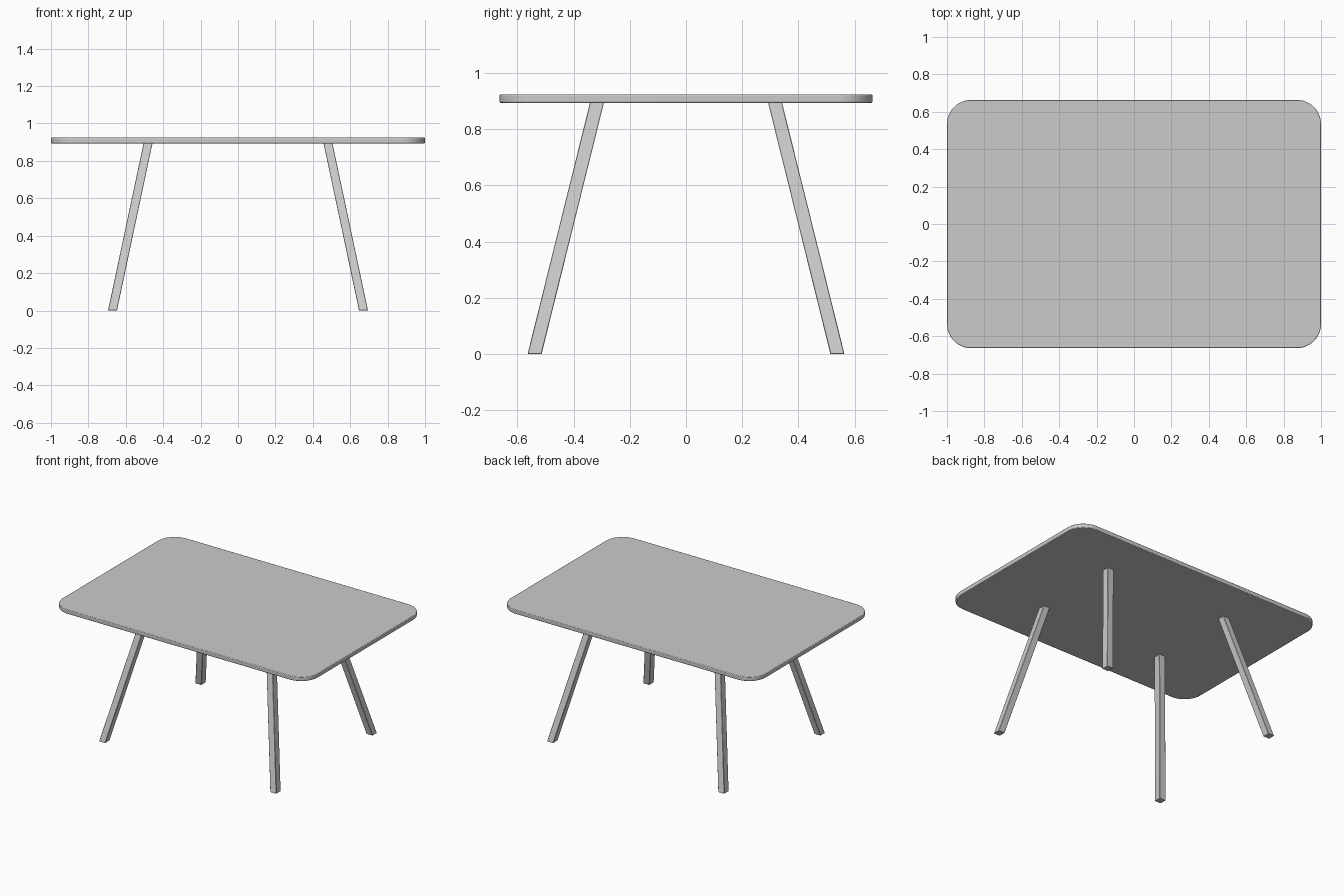
import bpy, bmesh, math

if "Cube" in bpy.data.objects:
    bpy.data.objects.remove(bpy.data.objects["Cube"])

def make_object(name, bm, bevel, segments):
    bmesh.ops.recalc_face_normals(bm, faces=bm.faces)
    mesh = bpy.data.meshes.new(name)
    bm.to_mesh(mesh)
    bm.free()
    obj = bpy.data.objects.new(name, mesh)
    bpy.context.collection.objects.link(obj)
    mod = obj.modifiers.new("edge_softening", 'BEVEL')
    mod.width = bevel
    mod.segments = segments
    mod.limit_method = 'ANGLE'
    mod.angle_limit = math.radians(40)
    bpy.context.view_layer.objects.active = obj
    obj.select_set(True)
    bpy.ops.object.shade_smooth_by_angle(angle=math.radians(30))
    obj.select_set(False)
    return obj

# Tabletop: rounded rectangle outline, extruded upward
HX, HY, R, Z0, Z1, STEPS = 1.0, 0.664, 0.13, 0.894, 0.924, 12
bm = bmesh.new()
outline = []
for i, (sx, sy) in enumerate([(1, 1), (-1, 1), (-1, -1), (1, -1)]):
    for k in range(STEPS + 1):
        a = math.pi / 2 * (i + k / STEPS)
        outline.append(bm.verts.new((sx * (HX - R) + R * math.cos(a),
                                     sy * (HY - R) + R * math.sin(a), Z0)))
face = bm.faces.new(outline)
ext = bmesh.ops.extrude_face_region(bm, geom=[face])
for v in ext["geom"]:
    if isinstance(v, bmesh.types.BMVert):
        v.co.z = Z1
make_object("tabletop", bm, 0.004, 2)

# Splayed legs: square bars sheared outward, mirrored to four corners
FOOT, HEAD, HALF = (0.671, 0.539), (0.481, 0.317), (0.024, 0.025)
for sx, side in ((-1, "left"), (1, "right")):
    for sy, end in ((-1, "front"), (1, "back")):
        bm = bmesh.new()
        bmesh.ops.create_cube(bm, size=2)
        for v in bm.verts:
            cx, cy = HEAD if v.co.z > 0 else FOOT
            v.co = (sx * cx + v.co.x * HALF[0], sy * cy + v.co.y * HALF[1],
                    Z0 + 0.001 if v.co.z > 0 else 0)
        make_object(f"{end}_{side}_leg", bm, 0.002, 1)
